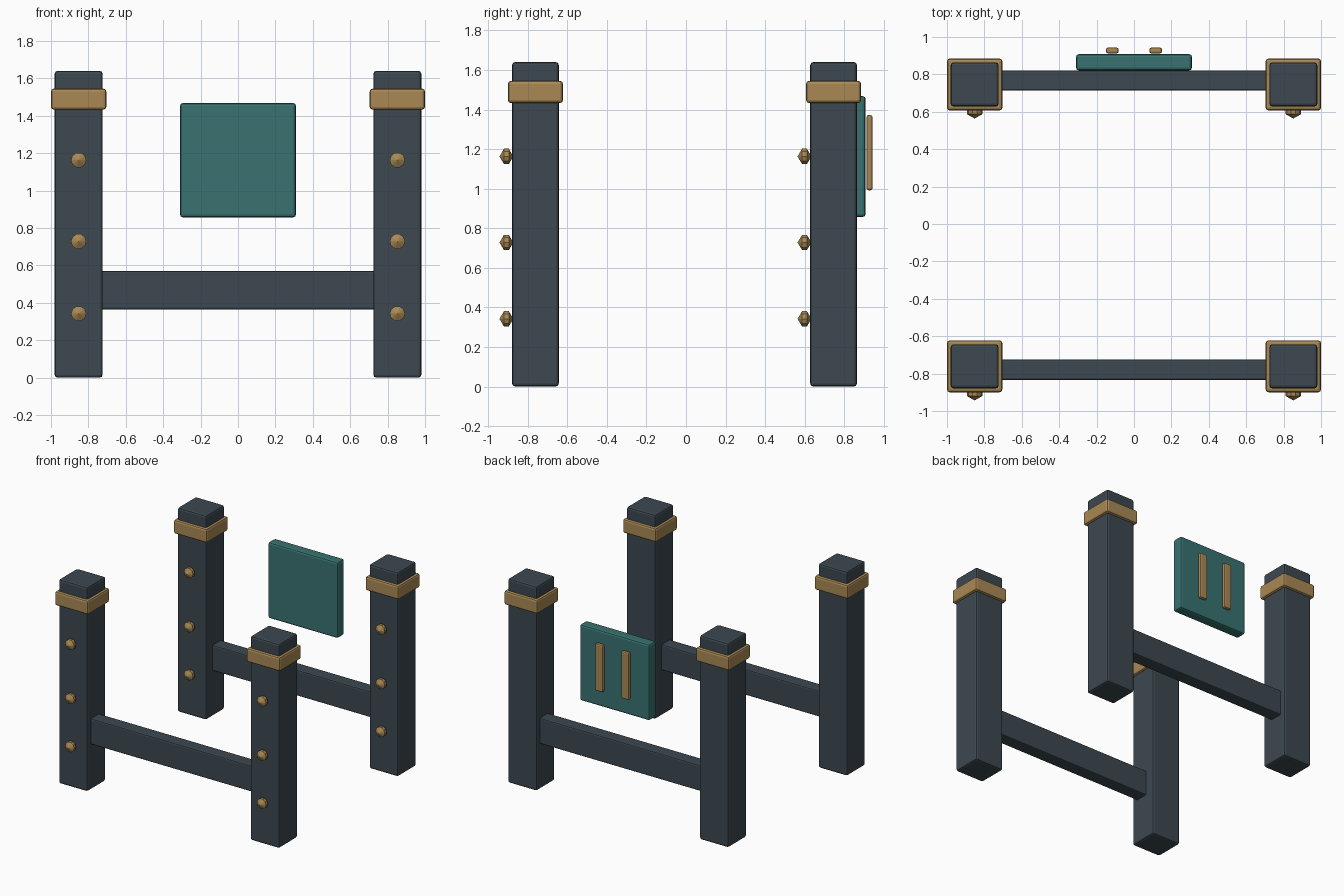
import bpy, bmesh, math

if "Cube" in bpy.data.objects:
    bpy.data.objects.remove(bpy.data.objects["Cube"])


def material(name, rgb):
    m = bpy.data.materials.new(name)
    m.diffuse_color = (*rgb, 1)
    m.use_nodes = True
    m.node_tree.nodes["Principled BSDF"].inputs["Base Color"].default_value = m.diffuse_color
    return m


SLATE = material("slate", (0.045, 0.065, 0.08))
GOLD = material("brass", (0.40, 0.25, 0.09))
TEAL = material("teal", (0.04, 0.17, 0.165))


def finish(name, bm, mat):
    bmesh.ops.recalc_face_normals(bm, faces=bm.faces)
    me = bpy.data.meshes.new(name)
    bm.to_mesh(me)
    bm.free()
    me.materials.append(mat)
    ob = bpy.data.objects.new(name, me)
    bpy.context.collection.objects.link(ob)
    return ob


def box(name, x, y, z, mat, bevel, segments=2):
    """Bevelled box from (min, max) ranges."""
    bm = bmesh.new()
    bmesh.ops.create_cube(bm, size=1)
    for v in bm.verts:
        v.co = [(a + b) / 2 + c * (b - a) for c, (a, b) in zip(v.co, (x, y, z))]
    bmesh.ops.bevel(bm, geom=list(bm.edges), offset=bevel, segments=segments,
                    profile=0.5, affect='EDGES', clamp_overlap=True)
    return finish(name, bm, mat)


def stud(name, x, y, z, sides=10):
    """Faceted stud, pointed along y."""
    bm = bmesh.new()
    rings = []
    for dy in (-0.012, 0.012):
        rings.append([bm.verts.new((x + 0.041 * math.cos(i * math.tau / sides), y + dy,
                                    z + 0.041 * math.sin(i * math.tau / sides)))
                      for i in range(sides)])
    tips = [bm.verts.new((x, y + d, z)) for d in (-0.035, 0.035)]
    for i in range(sides):
        j = (i + 1) % sides
        bm.faces.new((rings[0][i], rings[0][j], rings[1][j], rings[1][i]))
        for ring, tip in zip(rings, tips):
            bm.faces.new((ring[i], ring[j], tip))
    return finish(name, bm, GOLD)


def span(c, half):
    return (c - half, c + half)


# Posts with collars and front-facing studs
for row, py in (("front", -0.761), ("back", 0.746)):
    for side, px in (("left", -0.852), ("right", 0.852)):
        tag = f"{row}_{side}"
        box(f"{tag}_post", span(px, 0.128), span(py, 0.118), (0, 1.64), SLATE, 0.015)
        box(f"{tag}_collar", span(px, 0.148), span(py, 0.139), (1.433, 1.545), GOLD, 0.015)
        for i, z in enumerate((0.342, 0.728, 1.163)):
            stud(f"{tag}_stud_{i + 1}", px, py - 0.147, z)

# Cross rails
for row, ry in (("front", -0.779), ("back", 0.767)):
    box(f"{row}_rail", (-0.735, 0.735), span(ry, 0.054), (0.364, 0.571), SLATE, 0.01)

# Back panel with two upright slats
box("back_panel", (-0.31, 0.31), (0.821, 0.908), (0.857, 1.468), TEAL, 0.015)
for side, bx in (("left", -0.116), ("right", 0.116)):
    box(f"{side}_slat", span(bx, 0.034), (0.912, 0.943), (0.992, 1.372), GOLD, 0.011)
